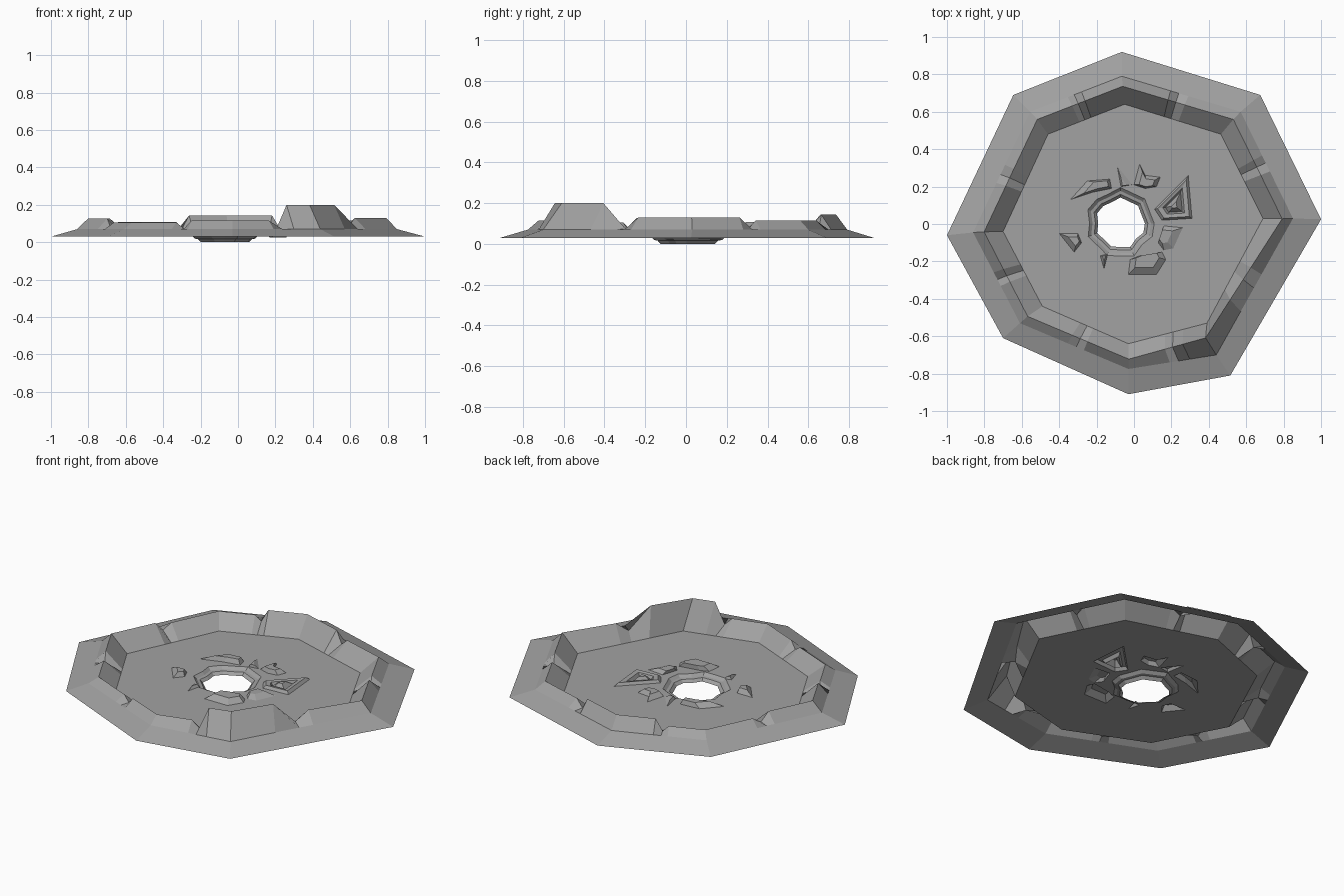
import bpy, bmesh, math
from mathutils import Vector

cube = bpy.data.objects.get("Cube")
if cube:
    bpy.data.objects.remove(cube, do_unlink=True)

stone = bpy.data.materials.new("grey_stone")
stone.use_nodes = True
GREY = (0.36, 0.36, 0.36, 1)
stone.diffuse_color = GREY
stone.node_tree.nodes["Principled BSDF"].inputs["Base Color"].default_value = GREY

FLOOR = 0.034
BASE = 0.07


def finish(bm, name):
    """Weld the sheet, turn every face upward and make the object."""
    bmesh.ops.remove_doubles(bm, verts=bm.verts, dist=0.0005)
    bm.normal_update()
    for f in bm.faces:
        if f.normal.z < 0:
            f.normal_flip()
    mesh = bpy.data.meshes.new(name)
    bm.to_mesh(mesh)
    bm.free()
    mesh.materials.append(stone)
    obj = bpy.data.objects.new(name, mesh)
    bpy.context.collection.objects.link(obj)
    return obj


def loft(bm, loops, cap=False):
    """Bridge closed loops that have equal point counts."""
    rows = [[bm.verts.new(p) for p in loop] for loop in loops]
    for a, b in zip(rows, rows[1:]):
        for i in range(len(a)):
            j = (i + 1) % len(a)
            bm.faces.new((a[i], a[j], b[j], b[i]))
    if cap:
        bm.faces.new(rows[-1])


def at(points, z):
    return [Vector((x, y, z)) for x, y in points]


# Octagons, clockwise from the back corner
outer = at([(-.065, .92), (.675, .69), (1, .025), (.515, -.81),
            (-.03, -.91), (-.7, -.61), (-1, -.06), (-.645, .69)], 0.03)
base = at([(-.065, .79), (.57, .60), (.85, .03), (.44, -.70),
           (-.03, -.775), (-.61, -.53), (-.86, -.045), (-.555, .60)], BASE)
foot = at([(-.05, .64), (.465, .48), (.69, .03), (.39, -.53),
           (-.03, -.64), (-.49, -.44), (-.70, -.04), (-.46, .48)], FLOOR)
heights = [.143, .115, .13, .20, .115, .105, .127, .107]
TALL = 3
crest = []
for p, h in zip(base, heights):
    s = 0.87 if h > .15 else 0.932
    crest.append(Vector((p.x * s, p.y * s, h)))


def notched(corners, is_crest=False):
    """Add three points to each side, where the crest drops into a gap."""
    out = []
    for i, p in enumerate(corners):
        j = (i + 1) % 8
        q = corners[j]
        ts = (.41, .48, .56)
        if j == TALL:
            ts = (.41, .51, .68)
        elif i == TALL:
            ts = (.30, .43, .53)
        out.append(p.copy())
        for k, t in enumerate(ts):
            v = p.lerp(q, t)
            if is_crest:
                v.z = (p.z, BASE + .004, q.z)[k]
            out.append(v)
    return out


# Sloping apron around the rim
bm = bmesh.new()
loft(bm, [outer, base])
finish(bm, "outer_apron")

# Raised broken rim
rim_foot = notched(foot)
bm = bmesh.new()
loft(bm, [notched(base), notched(crest, True), rim_foot])
finish(bm, "broken_rim")

# Ragged central hole with stepped lip
HOLE = Vector((-.072, .004))
ragged = [1.0, .93, 1.02, .96, 1.06, .94, 1.0, 1.05, .92, 1.04, .95, 1.03, .98, 1.05, .9, 1.02]


def hole_loop(radius, z):
    n = len(ragged)
    return [Vector((HOLE.x + radius * r * math.cos(math.tau * i / n),
                    HOLE.y + radius * r * math.sin(math.tau * i / n), z))
            for i, r in enumerate(ragged)]


lip = hole_loop(.18, FLOOR)
bm = bmesh.new()
loft(bm, [lip, hole_loop(.163, .019), hole_loop(.146, .016), hole_loop(.13, 0)])
finish(bm, "hole_lip")

# Broken slabs: outline, height, offset of the top, size of the top
slabs = [
    ([(-.34, .13), (-.25, .23), (-.13, .24), (-.12, .19), (-.22, .17)], .026, (.02, .01), .6),
    ([(-.09, .31), (-.07, .20), (-.01, .21)], .015, (0, -.02), .4),
    ([(.00, .21), (.03, .32), (.06, .26), (.14, .25), (.12, .20), (.06, .19)], .024, (0, -.01), .6),
    ([(.13, -.10), (.16, -.01), (.26, -.02), (.21, -.13), (.16, -.14)], .018, (-.02, .01), .55),
    ([(-.03, -.27), (-.02, -.19), (.03, -.17), (.15, -.15), (.17, -.19), (.12, -.27)],
     .026, (0, .015), .65),
    ([(-.18, -.17), (-.16, -.24), (-.14, -.16)], .015, (0, .01), .4),
    ([(-.40, -.05), (-.30, -.05), (-.28, -.10), (-.32, -.15)], .026, (.01, 0), .5),
]
kite = at([(.11, .08), (.29, .26), (.31, .03), (.15, .02)], FLOOR)


def scaled(loop, s, z, shift=(0, 0)):
    c = sum(loop, Vector()) / len(loop)
    out = []
    for p in loop:
        q = c + (p - c) * s
        out.append(Vector((q.x + shift[0], q.y + shift[1], z)))
    return out


# Floor with openings for the hole and the slabs
bm = bmesh.new()
edges = []
outlines = [at(s[0], FLOOR) for s in slabs]
for loop in [rim_foot, lip, kite] + outlines:
    vs = [bm.verts.new(p) for p in loop]
    edges += [bm.edges.new((vs[i - 1], vs[i])) for i in range(len(vs))]
bmesh.ops.triangle_fill(bm, edges=edges, use_beauty=True, normal=(0, 0, 1))

# Slabs rise from the floor
for outline, (_, h, shift, size) in zip(outlines, slabs):
    loft(bm, [outline, scaled(outline, size, FLOOR + h, shift)], cap=True)

# Kite shaped slab with a sunken middle and a small peak
loft(bm, [kite, scaled(kite, .85, FLOOR + .016), scaled(kite, .58, FLOOR + .012),
          scaled(kite, .45, FLOOR - .008), scaled(kite, .15, FLOOR + .022)], cap=True)
finish(bm, "cracked_floor")
